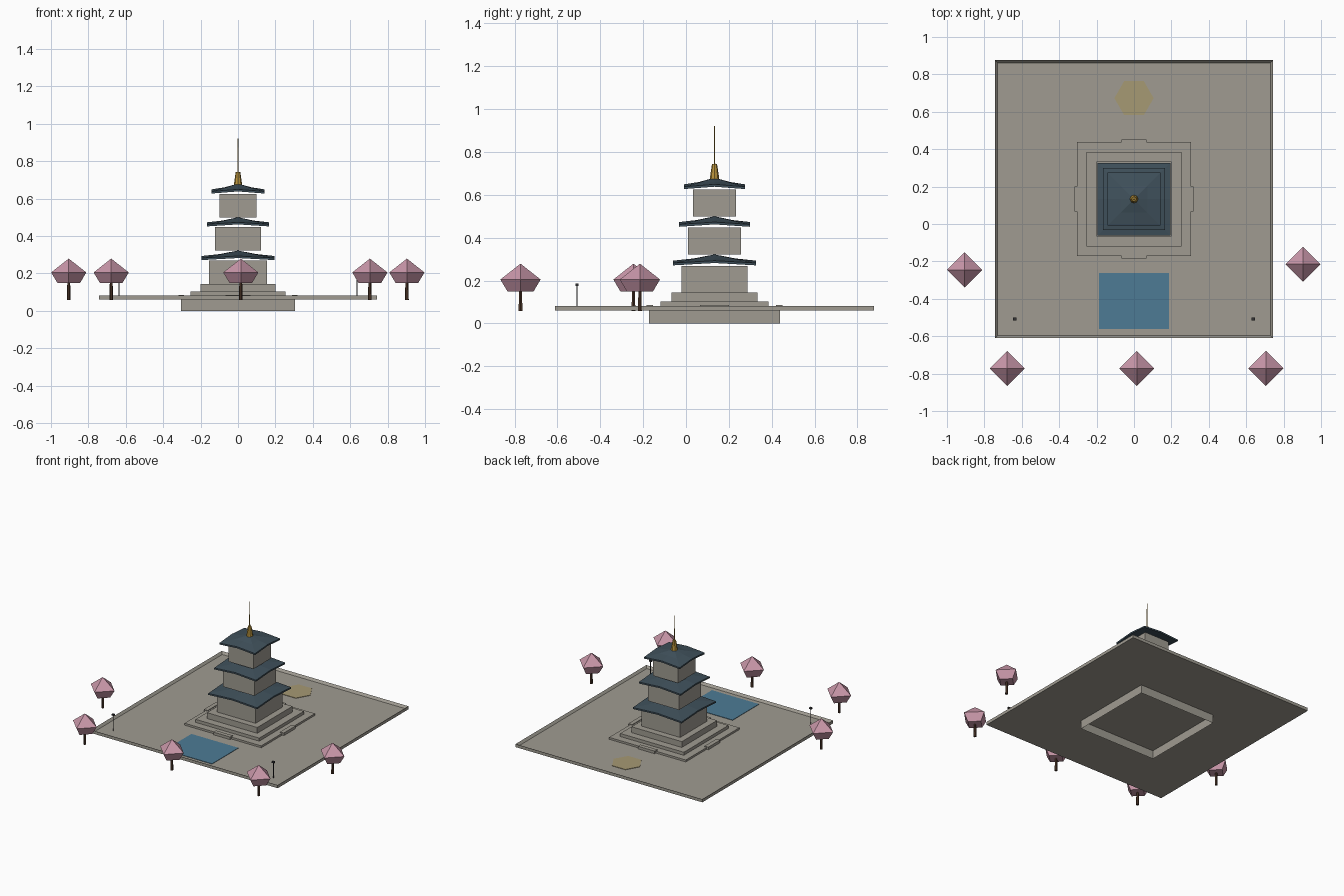
import bpy, bmesh, math
from mathutils import Vector, Matrix

if "Cube" in bpy.data.objects:
    bpy.data.objects.remove(bpy.data.objects["Cube"], do_unlink=True)

CY = 0.133       # tower and courtyard centre in y
FLOOR = 0.066    # courtyard paving height


def material(name, r, g, b):
    """Flat colour given as 0-255 display values, stored as linear."""
    col = [(c / 255) ** 2.2 for c in (r, g, b)] + [1.0]
    m = bpy.data.materials.new(name)
    m.use_nodes = True
    m.diffuse_color = col
    m.node_tree.nodes["Principled BSDF"].inputs["Base Color"].default_value = col
    return m


STONE = material("grey_stone", 158, 154, 144)
SLATE = material("slate_roof", 66, 82, 92)
GOLD = material("gold", 184, 146, 62)
WATER = material("pool_water", 78, 122, 148)
SAND = material("pale_sand", 165, 152, 115)
PINK = material("pink_blossom", 200, 150, 168)
BARK = material("dark_bark", 80, 58, 46)
IRON = material("dark_iron", 52, 52, 54)


def finish(bm, name, mat, loc=(0, 0, 0)):
    bmesh.ops.recalc_face_normals(bm, faces=bm.faces)
    me = bpy.data.meshes.new(name)
    bm.to_mesh(me)
    bm.free()
    me.materials.append(mat)
    ob = bpy.data.objects.new(name, me)
    ob.location = loc
    bpy.context.collection.objects.link(ob)
    return ob


def box_mesh(hx, hy, z0, z1):
    bm = bmesh.new()
    bmesh.ops.create_cube(bm, size=1)
    bmesh.ops.transform(bm, verts=bm.verts, matrix=Matrix.Translation((0, 0, (z0 + z1) / 2))
                        @ Matrix.Diagonal((2 * hx, 2 * hy, z1 - z0, 1)))
    return bm


def box(name, mat, x, y, hx, hy, z0, z1):
    return finish(box_mesh(hx, hy, z0, z1), name, mat, (x, y, 0))


def lathe(name, mat, x, y, sides, profile):
    """Faceted solid from (radius, height) rings; radius zero makes a point."""
    bm = bmesh.new()
    rings = []
    for r, z in profile:
        n = sides if r else 1
        rings.append([bm.verts.new((r * math.cos(math.tau * i / sides),
                                    r * math.sin(math.tau * i / sides), z)) for i in range(n)])
    for a, b in zip(rings, rings[1:]):
        for i in range(sides):
            j = (i + 1) % sides
            quad = [a[i % len(a)], a[j % len(a)], b[j % len(b)], b[i % len(b)]]
            bm.faces.new(list(dict.fromkeys(quad)))
    for ring in (rings[0], rings[-1]):
        if len(ring) > 2:
            bm.faces.new(ring)
    return finish(bm, name, mat, (x, y, 0))


# Courtyard slab with a raised rim
bm = box_mesh(0.743, 0.743, 0.06, 0.082)
top = max(bm.faces, key=lambda f: f.calc_center_median().z)
bmesh.ops.inset_region(bm, faces=[top], thickness=0.02)
bmesh.ops.translate(bm, verts=top.verts, vec=(0, 0, FLOOR - 0.082))
finish(bm, "courtyard", STONE, (0, CY, 0))

# Foundation, hollow underneath
for name, z0, z1 in (("foundation_skirt", 0, 0.06), ("foundation", FLOOR, 0.08)):
    bm = box_mesh(0.305, 0.305, z0, z1)
    ends = [f for f in bm.faces if abs(f.normal.z) > 0.5]
    if z0 == 0:
        bmesh.ops.delete(bm, geom=ends, context="FACES_ONLY")
    finish(bm, name, STONE, (0, CY, 0))

# Stepped plinth and the four entrance steps
box("lower_plinth", STONE, 0, CY, 0.253, 0.253, 0.08, 0.102)
box("upper_plinth", STONE, 0, CY, 0.2, 0.2, 0.102, 0.144)
for i, side in enumerate(("right_side", "back", "left_side", "front")):
    step = box("step_" + side, STONE, 0.305, 0, 0.015, 0.067, FLOOR, 0.085)
    step.matrix_world = (Matrix.Translation((0, CY, 0)) @ Matrix.Rotation(i * math.pi / 2, 4, "Z")
                         @ Matrix.Translation((0.303, 0, 0)))


def roof(name, half, eave, apex):
    """Hipped shell whose eaves arch up between the corners."""
    bm = bmesh.new()
    thick, rise = 0.011, 0.011
    shells = []
    for drop in (0, thick):
        tip = bm.verts.new((0, 0, apex - drop))
        rings = []
        for t in (0.5, 1.0):
            ring = []
            for i in range(8):
                corner = i % 2
                d = half * t * (math.sqrt(2) if corner else 1)
                a = i * math.pi / 4
                z = apex + (eave + thick - apex) * t ** 0.9
                z += 0 if corner else rise * t * t
                ring.append(bm.verts.new((d * math.cos(a), d * math.sin(a), z - drop)))
            rings.append(ring)
        for i in range(8):
            j = (i + 1) % 8
            bm.faces.new((tip, rings[0][i], rings[0][j]))
            bm.faces.new((rings[0][i], rings[1][i], rings[1][j], rings[0][j]))
        shells.append(rings[1])
    for i in range(8):
        j = (i + 1) % 8
        bm.faces.new((shells[0][i], shells[0][j], shells[1][j], shells[1][i]))
    finish(bm, name, SLATE, (0, CY, 0))


# Three storeys, each a stone block under a roof
storeys = (("lower", 0.154, 0.144, 0.268, 0.194, 0.322),
           ("middle", 0.124, 0.322, 0.448, 0.166, 0.5),
           ("upper", 0.1, 0.5, 0.624, 0.142, 0.68))
for name, wall, z0, z1, eave_half, apex in storeys:
    box(name + "_storey", STONE, 0, CY, wall, wall, z0, z1)
    roof(name + "_roof", eave_half, z1 + 0.003, apex)

# Finial and spire
lathe("finial", GOLD, 0, CY, 8, ((0.022, 0.675), (0.02, 0.69), (0.012, 0.743)))
lathe("spire", GOLD, 0, CY, 6, ((0.004, 0.743), (0.003, 0.86), (0.0015, 0.92)))

# Pool and sand bed
box("pool", WATER, 0, -0.412, 0.187, 0.15, FLOOR, FLOOR + 0.003)
lathe("sand_bed", SAND, 0, 0.673, 6, ((0.105, FLOOR), (0.105, FLOOR + 0.003)))

# Lamp posts
for side, x in (("left", 0.637), ("right", -0.637)):
    lathe(side + "_lamp_post", IRON, x, -0.508, 6, ((0.003, FLOOR), (0.003, 0.176)))
    box(side + "_lamp_head", IRON, x, -0.508, 0.009, 0.007, 0.175, 0.186)

# Blossom trees
trees = ((-0.905, -0.245), (0.903, -0.215), (-0.678, -0.772), (0.015, -0.772), (0.705, -0.772))
for i, (x, y) in enumerate(trees, 1):
    lathe(f"tree_trunk_{i}", BARK, x, y, 6, ((0.01, 0.058), (0.009, 0.12), (0.007, 0.155)))
    lathe(f"tree_crown_{i}", PINK, x, y, 4, ((0.06, 0.148), (0.094, 0.205), (0, 0.279)))
